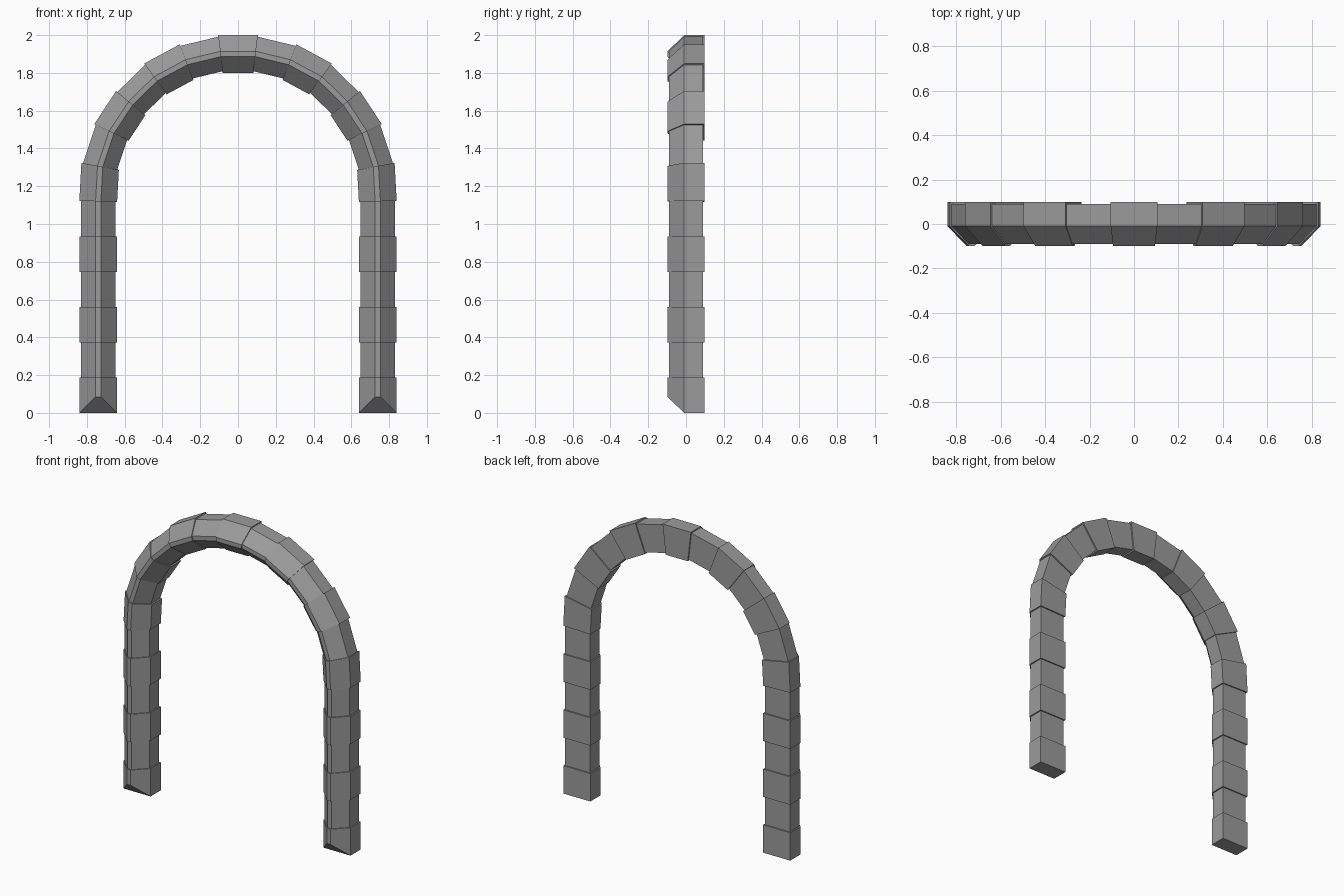
import bpy
import bmesh
from mathutils import Vector

cube = bpy.data.objects.get("Cube")
if cube:
    bpy.data.objects.remove(cube, do_unlink=True)

stone = bpy.data.materials.new("grey stone")
stone.use_nodes = True
COLOR = (0.33, 0.33, 0.33, 1)
stone.diffuse_color = COLOR
stone.node_tree.nodes["Principled BSDF"].inputs["Base Color"].default_value = COLOR

# Centre line through the joints: straight legs joined by a round arch
LEG_X, SPRING, LEG_BLOCKS = 0.74, 1.12, 6
leg = [Vector((LEG_X, i * SPRING / LEG_BLOCKS)) for i in range(LEG_BLOCKS + 1)]
curve = [Vector(p) for p in ((0.73, 1.305), (0.67, 1.485), (0.568, 1.64),
                             (0.437, 1.768), (0.272, 1.857), (0.093, 1.9))]
half = leg + curve
path = half + [Vector((-p.x, p.y)) for p in reversed(half)]


def outward(i):
    """Mitred outward direction at a joint, in the x-z plane."""
    dirs = []
    if i > 0:
        dirs.append((path[i] - path[i - 1]).normalized())
    if i < len(path) - 1:
        dirs.append((path[i + 1] - path[i]).normalized())
    if len(dirs) == 1:
        dirs *= 2
    t = (dirs[0] + dirs[1]).normalized()
    return Vector((t.y, -t.x)) / t.dot(dirs[0])


def section(i, half_width, depth):
    """Five-sided stone outline with a narrow front ridge, as (x, y, z)."""
    n = outward(i)
    is_foot = i in (0, len(path) - 1)
    outline = ((half_width, depth), (half_width, -0.01), (0.014, -depth),
               (-0.014, -depth), (-half_width, -0.01), (-half_width, depth))
    ring = []
    for offset, y in outline:
        p = path[i] + n * offset
        # The front of each foot slopes back down to the ground
        lift = 0.085 if is_foot and y < -0.05 else 0
        ring.append((p.x, y, p.y + lift))
    return ring


def block(name, i, large):
    size = (0.1, 0.098) if large else (0.0915, 0.09)
    bm = bmesh.new()
    a = [bm.verts.new(c) for c in section(i, *size)]
    b = [bm.verts.new(c) for c in section(i + 1, *size)]
    count = len(a)
    for k in range(count):
        m = (k + 1) % count
        bm.faces.new((a[k], a[m], b[m], b[k]))
    # Split the ends at the shoulders so the foot bevel stays flat
    for ring in (a, b):
        bm.faces.new((ring[0], ring[1], ring[4], ring[5]))
        bm.faces.new(ring[1:5])
    bmesh.ops.recalc_face_normals(bm, faces=bm.faces)
    mesh = bpy.data.meshes.new(name)
    bm.to_mesh(mesh)
    bm.free()
    mesh.materials.append(stone)
    obj = bpy.data.objects.new(name, mesh)
    bpy.context.collection.objects.link(obj)


# Alternate large and small stones, from one foot over the keystone to the other
total = len(path) - 1
for i in range(total):
    from_foot = min(i, total - 1 - i)
    side = "left" if i < total / 2 else "right"
    if i == total // 2:
        name = "keystone"
    elif from_foot < LEG_BLOCKS:
        name = f"{side}_leg_block_{from_foot + 1}"
    else:
        name = f"{side}_arch_block_{from_foot - LEG_BLOCKS + 1}"
    block(name, i, i % 2 == 0)
